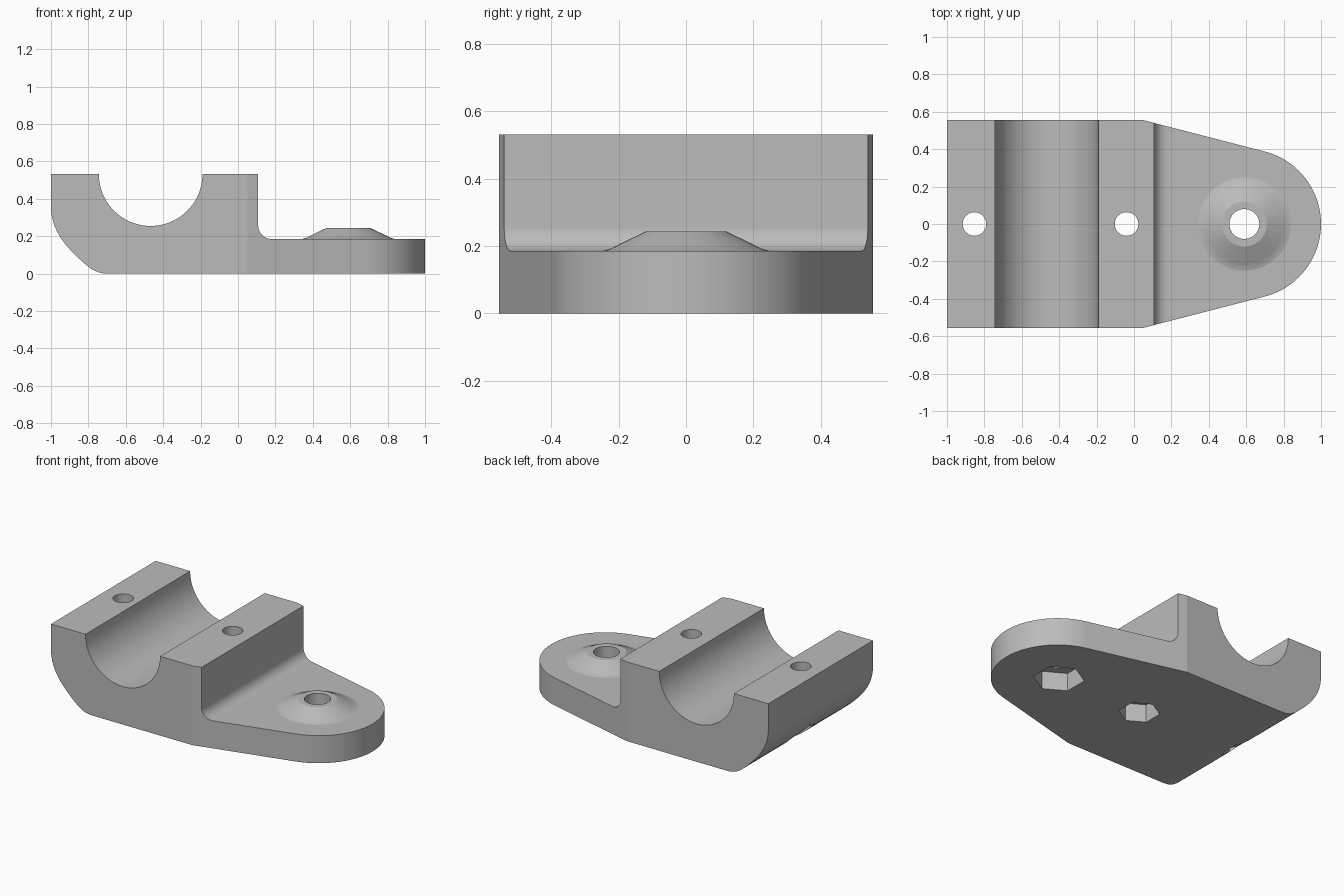
import bpy, bmesh, math
from mathutils import Matrix, Vector

cube = bpy.data.objects.get("Cube")
if cube:
    bpy.data.objects.remove(cube, do_unlink=True)

grey = bpy.data.materials.new("plain grey")
grey.use_nodes = True
colour = (0.5, 0.5, 0.5, 1)
grey.diffuse_color = colour
grey.node_tree.nodes["Principled BSDF"].inputs["Base Color"].default_value = colour


def arc(cx, cy, r, start, end, n):
    """Points on an arc, angles in degrees."""
    angles = [math.radians(start + (end - start) * i / n) for i in range(n + 1)]
    return [(cx + r * math.cos(a), cy + r * math.sin(a)) for a in angles]


def bezier(a, b, c, d, n):
    a, b, c, d = map(Vector, (a, b, c, d))
    out = []
    for i in range(n + 1):
        t = i / n
        u = 1 - t
        out.append(tuple(a * u**3 + b * 3 * u * u * t + c * 3 * u * t * t + d * t**3))
    return out


def make_object(name, bm):
    bmesh.ops.recalc_face_normals(bm, faces=bm.faces)
    mesh = bpy.data.meshes.new(name)
    bm.to_mesh(mesh)
    bm.free()
    mesh.materials.append(grey)
    ob = bpy.data.objects.new(name, mesh)
    bpy.context.collection.objects.link(ob)
    return ob


def extrude(name, points, vector):
    bm = bmesh.new()
    face = bm.faces.new([bm.verts.new(p) for p in points])
    top = bmesh.ops.extrude_face_region(bm, geom=[face])["geom"]
    verts = [v for v in top if isinstance(v, bmesh.types.BMVert)]
    bmesh.ops.translate(bm, verts=verts, vec=vector)
    return make_object(name, bm)


def prism(name, x, radius, z0, z1, sides, turn=0):
    ring = arc(x, 0, radius, turn, turn + 360, sides)[:-1]
    return extrude(name, [(px, py, z0) for px, py in ring], (0, 0, z1 - z0))


def lathe(name, x, profile, steps):
    bm = bmesh.new()
    rings = [[bm.verts.new((px, py, z)) for px, py in arc(x, 0, r, 0, 360, steps)[:-1]]
             for r, z in profile]
    for low, high in zip(rings, rings[1:]):
        for i in range(steps):
            j = (i + 1) % steps
            bm.faces.new((low[i], low[j], high[j], high[i]))
    bm.faces.new(rings[0])
    bm.faces.new(rings[-1])
    return make_object(name, bm)


def combine(ob, tool, operation):
    """Apply a boolean and remove its tool."""
    mod = ob.modifiers.new("cut", 'BOOLEAN')
    mod.object, mod.operation, mod.solver = tool, operation, 'EXACT'
    bpy.context.view_layer.update()
    graph = bpy.context.evaluated_depsgraph_get()
    mesh = bpy.data.meshes.new_from_object(ob.evaluated_get(graph))
    ob.modifiers.clear()
    ob.data = mesh
    bpy.data.objects.remove(tool, do_unlink=True)


TOP, PLATE = 0.532, 0.185

# Side profile: rounded heel, flat base, plate, fillet, block with half-round saddle
side = bezier((-1, 0.36), (-1, 0.23), (-0.92, 0.14), (-0.81, 0.045), 16)
side += bezier((-0.81, 0.045), (-0.77, 0.012), (-0.74, 0), (-0.69, 0), 8)[1:]
side += [(1.1, 0), (1.1, PLATE)]
side += arc(0.18, PLATE + 0.072, 0.072, 270, 180, 14)
side += [(0.108, TOP)]
side += arc(-0.467, TOP, 0.277, 360, 180, 40)
side += [(-1, TOP)]
bracket = extrude("bracket_body", [(x, -0.7, z) for x, z in side], (0, 1.4, 0))

# Plan outline: square block tapering to a rounded tab
plan = [(-1.1, -0.555), (0.05, -0.555)]
plan += arc(0.6, 0, 0.4, -75.6, 75.6, 40)
plan += [(0.05, 0.555), (-1.1, 0.555)]
outline = extrude("plan_outline", [(x, y, -0.1) for x, y in plan], (0, 0, 1))
combine(bracket, outline, 'INTERSECT')

# Raised boss on the tab
BOSS_X = 0.59
boss = lathe("boss", BOSS_X, [(0.25, 0.1), (0.256, 0.183), (0.24, 0.1875), (0.225, 0.192),
                              (0.21, 0.199), (0.195, 0.207), (0.12, 0.243)], 64)
combine(bracket, boss, 'UNION')

# Bolt holes with hexagonal nut pockets underneath
for x, hole, pocket in ((-0.853, 0.063, 0.125), (-0.04, 0.063, 0.125), (BOSS_X, 0.08, 0.155)):
    combine(bracket, prism("bolt_hole", x, hole, -0.1, 0.8, 48), 'DIFFERENCE')
    combine(bracket, prism("nut_pocket", x, pocket, -0.1, 0.12, 6, 30), 'DIFFERENCE')

# Smooth curves, crisp edges
bpy.ops.object.select_all(action='DESELECT')
bracket.select_set(True)
bpy.context.view_layer.objects.active = bracket
bpy.ops.object.shade_smooth_by_angle(angle=math.radians(13))
weighted = bracket.modifiers.new("weighted_normals", 'WEIGHTED_NORMAL')
weighted.keep_sharp = True
